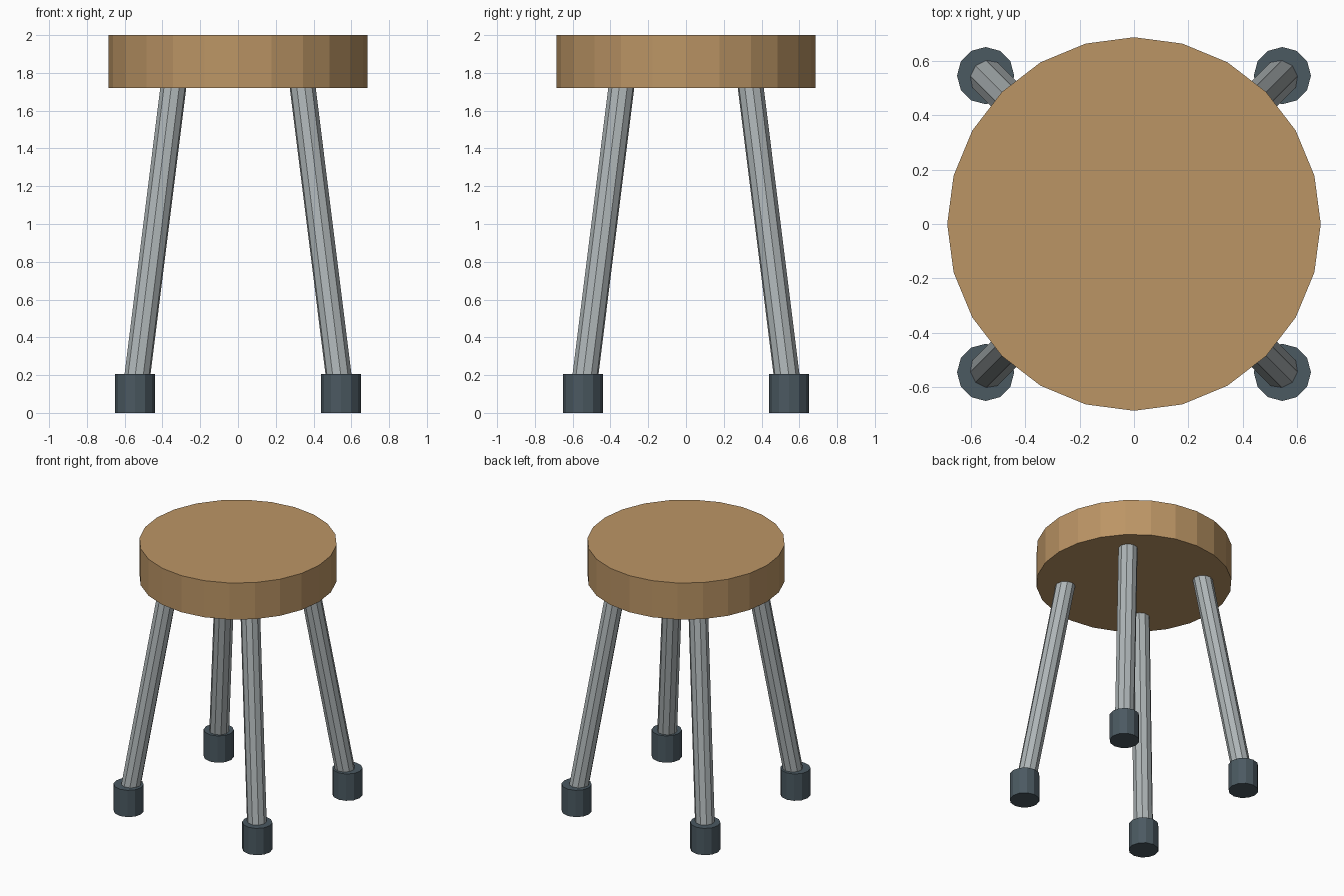
import bpy
from mathutils import Vector

if "Cube" in bpy.data.objects:
    bpy.data.objects.remove(bpy.data.objects["Cube"])


def material(name, color):
    m = bpy.data.materials.new(name)
    m.diffuse_color = (*color, 1)
    m.use_nodes = True
    m.node_tree.nodes["Principled BSDF"].inputs["Base Color"].default_value = m.diffuse_color
    return m


def rod(name, start, end, radius, sides, mat):
    """Flat-faced cylinder running from start to end."""
    a, b = Vector(start), Vector(end)
    axis = b - a
    bpy.ops.mesh.primitive_cylinder_add(vertices=sides, radius=radius,
                                        depth=axis.length, location=(a + b) / 2)
    obj = bpy.context.object
    obj.rotation_euler = axis.to_track_quat('Z', 'Y').to_euler()
    obj.name = name
    obj.data.materials.append(mat)
    return obj


wood = material("wood", (0.50, 0.30, 0.13))
metal = material("metal", (0.42, 0.46, 0.47))
rubber = material("rubber", (0.07, 0.10, 0.12))

# Round seat
rod("seat", (0, 0, 1.72), (0, 0, 2.0), 0.686, 24, wood)

# Four splayed legs, each standing in a rubber foot
for side, sx in (("left", -1), ("right", 1)):
    for end, sy in (("front", -1), ("back", 1)):
        rod(f"{end}_{side}_leg", (sx * 0.545, sy * 0.545, 0.1),
            (sx * 0.339, sy * 0.339, 1.75), 0.069, 10, metal)
        rod(f"{end}_{side}_foot", (sx * 0.545, sy * 0.545, 0),
            (sx * 0.545, sy * 0.545, 0.205), 0.105, 12, rubber)
